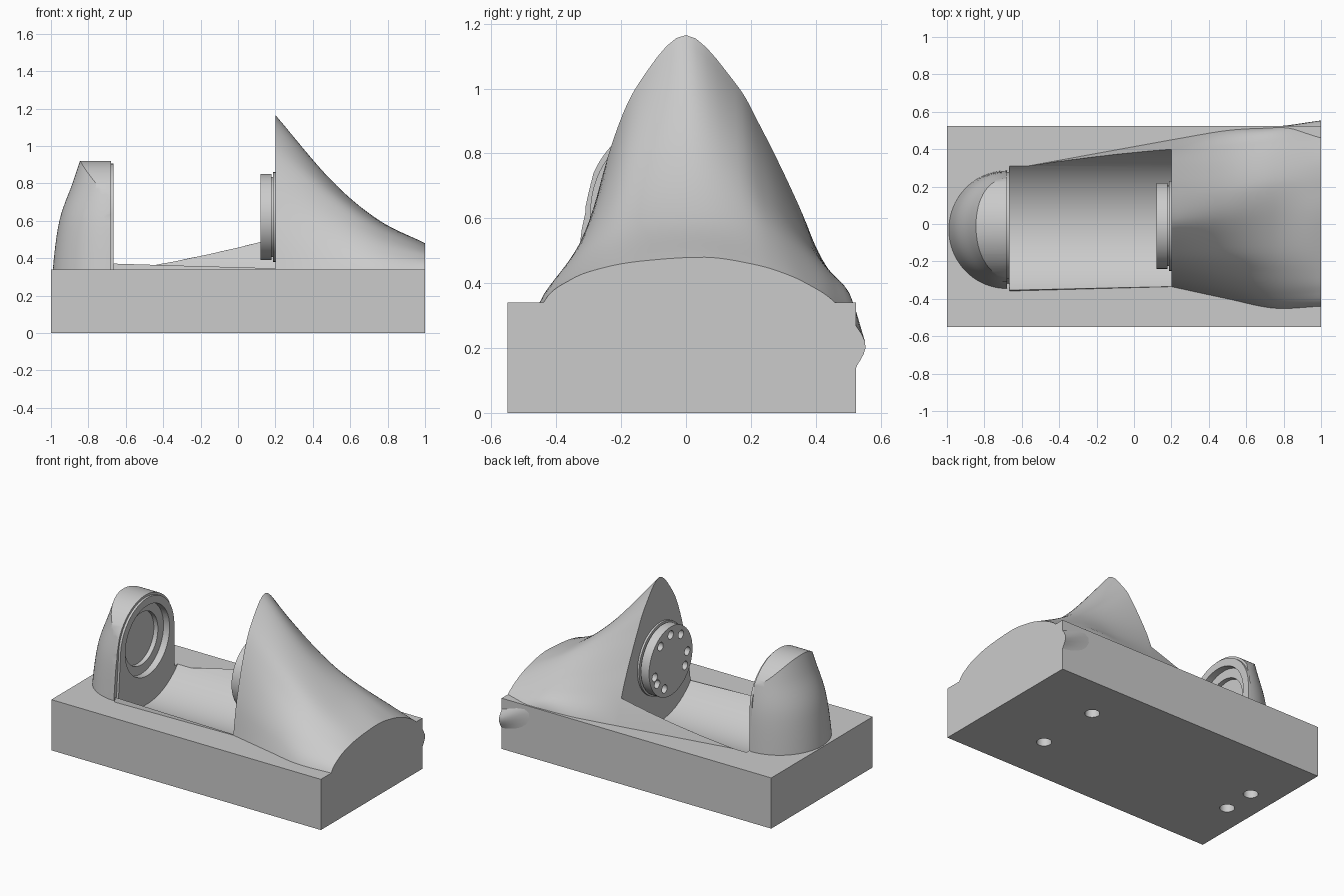
import bpy, bmesh, math
from mathutils import Vector

cube = bpy.data.objects.get("Cube")
if cube:
    bpy.data.objects.remove(cube)

grey = bpy.data.materials.new("plain_grey")
grey.use_nodes = True
grey.diffuse_color = (0.6, 0.6, 0.6, 1)
grey.node_tree.nodes["Principled BSDF"].inputs["Base Color"].default_value = (0.6, 0.6, 0.6, 1)

AXIS_Y, AXIS_Z = -0.01, 0.62      # shared axis of hub, pocket and trough
FACE, WALL = -0.665, 0.2          # the two ends of the trough


def make(name, bm):
    bmesh.ops.recalc_face_normals(bm, faces=bm.faces)
    mesh = bpy.data.meshes.new(name)
    bm.to_mesh(mesh)
    bm.free()
    mesh.materials.append(grey)
    obj = bpy.data.objects.new(name, mesh)
    bpy.context.collection.objects.link(obj)
    return obj


def loft(name, rings):
    """Skin closed rings of equal length and cap both ends."""
    bm = bmesh.new()
    loops = [[bm.verts.new(p) for p in ring] for ring in rings]
    n = len(loops[0])
    for a, b in zip(loops, loops[1:]):
        for i in range(n):
            j = (i + 1) % n
            bm.faces.new((a[i], a[j], b[j], b[i]))
    bm.faces.new(loops[0])
    bm.faces.new(loops[-1])
    return make(name, bm)


def prism(name, profile, x0, x1):
    return loft(name, [[(x, y, z) for y, z in profile] for x in (x0, x1)])


def arc(radius, start, end, steps=48):
    angles = [math.radians(start + (end - start) * i / steps) for i in range(steps + 1)]
    return [(AXIS_Y + radius * math.cos(a), AXIS_Z + radius * math.sin(a)) for a in angles]


def disc(name, radius, x0, x1):
    return prism(name, arc(radius, 0, 360)[:-1], x0, x1)


def boolean(obj, tool, operation="DIFFERENCE"):
    mod = obj.modifiers.new("cut", "BOOLEAN")
    mod.operation, mod.solver, mod.object = operation, "EXACT", tool
    bpy.context.view_layer.objects.active = obj
    bpy.ops.object.modifier_apply(modifier=mod.name)
    bpy.data.objects.remove(tool)


def smooth(obj, degrees=32):
    bpy.ops.object.select_all(action="DESELECT")
    obj.select_set(True)
    bpy.context.view_layer.objects.active = obj
    bpy.ops.object.shade_smooth_by_angle(angle=math.radians(degrees))


def spline(points, steps):
    """Catmull-Rom through a list of vectors."""
    pts = [2 * points[0] - points[1]] + points + [2 * points[-1] - points[-2]]
    out = []
    for a, b, c, d in zip(pts, pts[1:], pts[2:], pts[3:]):
        for k in range(steps):
            t = k / steps
            out.append(b + 0.5 * t * (c - a + t * (2 * a - 5 * b + 4 * c - d
                       + t * (3 * (b - c) + d - a))))
    return out + [points[-1]]


def trough():
    return prism("trough_cutter", arc(0.425, 180, 360) + [(0.415, 1.4), (-0.435, 1.4)], FACE, WALL)


# Body cross-sections (y, z), from the front foot over the ridge to the back foot
sections = {
    0.2: [(-.36, .15), (-.335, .34), (-.3, .56), (-.225, .84), (-.14, 1.025), (0, 1.165),
          (.15, 1.02), (.228, .886), (.32, .7), (.388, .54), (.45, .34), (.5, .15)],
    0.5: [(-.45, .15), (-.4, .34), (-.34, .5), (-.25, .65), (-.15, .76), (.02, .815),
          (.16, .77), (.25, .69), (.34, .58), (.42, .47), (.5, .34), (.52, .15)],
    0.75: [(-.5, .15), (-.45, .34), (-.37, .45), (-.27, .53), (-.15, .585), (.04, .605),
           (.18, .595), (.27, .56), (.37, .49), (.45, .42), (.515, .34), (.52, .14)],
    1.0: [(-.5, .15), (-.44, .34), (-.357, .41), (-.265, .445), (-.14, .468), (.06, .48),
          (.2, .46), (.29, .435), (.37, .4), (.46, .34), (.552, .22), (.52, .13)],
}
curves = [spline([Vector((x, y, z)) for y, z in pts], 5) for x, pts in sections.items()]
rings = [list(r) for r in zip(*[spline(list(rail), 10) for rail in zip(*curves)])]
start = [Vector((FACE, p.y * (1.07 if p.y < 0 else 0.65), p.z)) for p in rings[0]]
body = loft("body", [start] + rings)
boolean(body, trough())
smooth(body)

# Base block with trough and four mounting holes underneath
base = prism("base_block", [(-.55, 0), (.525, 0), (.525, .34), (-.55, .34)], -1, 1)
boolean(base, trough())
for x, y in ((.52, .23), (.52, -.22), (-.83, .1), (-.83, -.12)):
    hole = [(x + .045 * math.cos(i * math.tau / 32), y + .045 * math.sin(i * math.tau / 32))
            for i in range(32)]
    boolean(base, loft("hole_cutter", [[(a, b, z) for a, b in hole] for z in (-.1, .16)]))
smooth(base)

# Heel tower: tapering half ellipse trimmed by a round-topped arch
levels = spline([Vector(v) for v in ((.31, .32, .2), (.31, .315, .34), (.275, .295, .6),
                                     (.205, .255, .8), (.155, .22, .95))], 6)
heel_rings = []
for depth, half, z in levels:
    mid = -0.03 + 0.02 * (z - .34) / .6
    ring = []
    for i in range(41):
        a = math.pi * (0.5 + i / 40)
        ring.append((-.68 + depth * math.cos(a), mid + half * math.sin(a), z))
    heel_rings.append(ring)
tower = loft("heel_tower", heel_rings)
boolean(tower, prism("arch_cutter", arc(.3, 0, 180) + [(-.42, .1), (.4, .1)], -1.2, -.5), "INTERSECT")

# Face plate on the tower, with a stepped round pocket through both
plate = prism("tower_face_plate", arc(.285, 0, 180) + [(-.325, .25), (.28, .25)], -.681, FACE)
boolean(plate, disc("pocket_cutter", .235, -.8, -.5))
boolean(tower, disc("pocket_cutter", .235, -.71, -.5))
boolean(tower, disc("pocket_cutter", .175, -.74, -.5))
smooth(tower)
smooth(plate)

# Drive hub on the wall with flange, neck and bolt holes
smooth(disc("hub_flange", .24, .187, WALL + .01))
hub = disc("hub", .23, .12, .18)
for angle in (52, 90, 128, 180, 210, -35, -15, -68):
    a = math.radians(angle)
    bolt = [(AXIS_Y + .175 * math.cos(a) + .028 * math.cos(t * math.tau / 20),
             AXIS_Z + .175 * math.sin(a) + .028 * math.sin(t * math.tau / 20)) for t in range(20)]
    boolean(hub, prism("bolt_cutter", bolt, .05, .165))
smooth(hub)
smooth(disc("hub_neck", .215, .17, .19))
